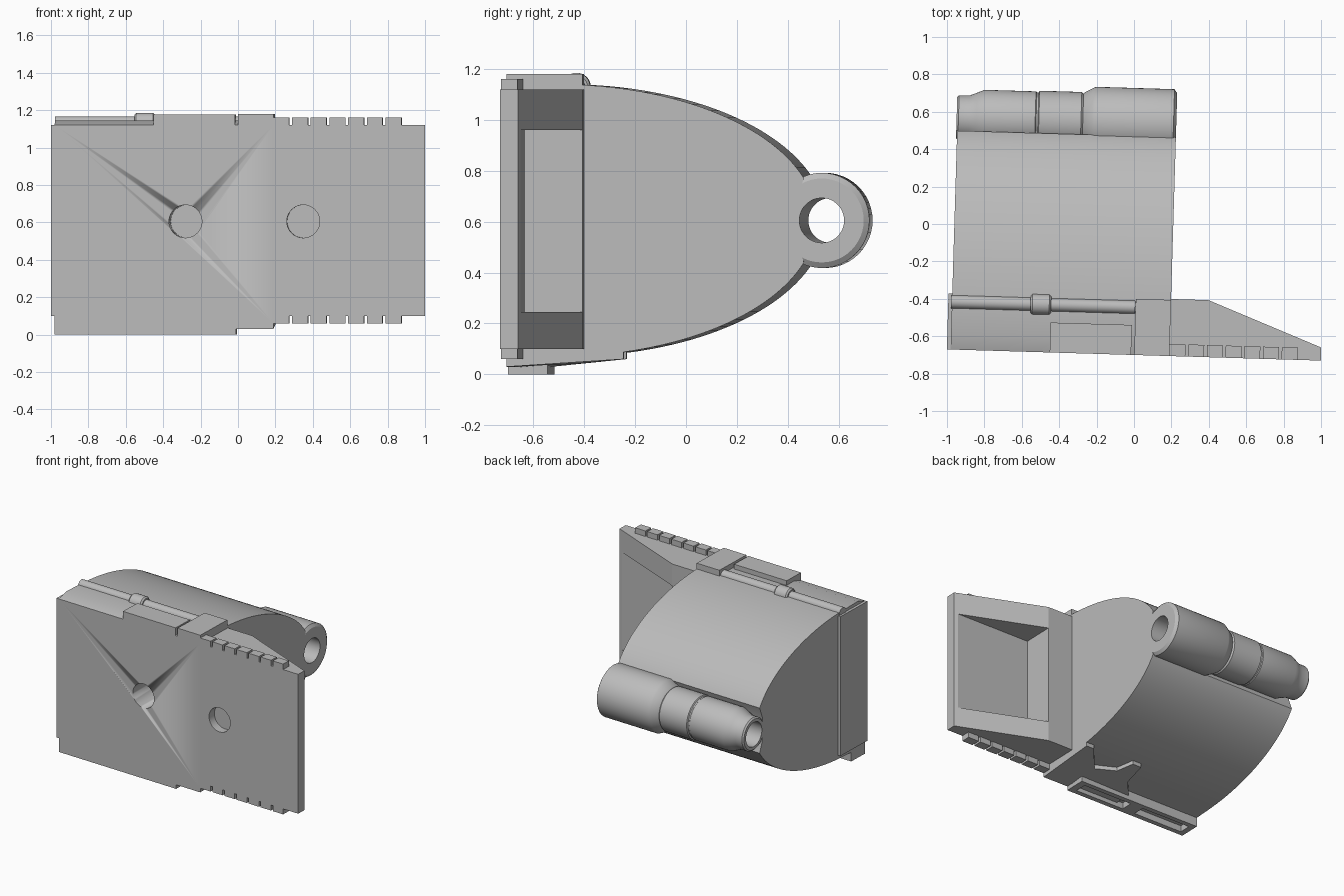
import bpy, bmesh, math
from mathutils import Matrix, Vector

if "Cube" in bpy.data.objects:
    bpy.data.objects.remove(bpy.data.objects["Cube"])

grey = bpy.data.materials.new("plain_grey")
grey.use_nodes = True
grey.diffuse_color = (0.5, 0.5, 0.5, 1)
grey.node_tree.nodes["Principled BSDF"].inputs["Base Color"].default_value = (0.5, 0.5, 0.5, 1)

TURN = Matrix.Rotation(-0.03, 4, 'Z')   # whole assembly sits slightly turned
FRONT = -0.70
MID = 0.605                             # height of the centre line


def finish(name, bm, smooth=False):
    bmesh.ops.recalc_face_normals(bm, faces=bm.faces)
    me = bpy.data.meshes.new(name)
    bm.to_mesh(me)
    bm.free()
    me.transform(TURN)
    me.materials.append(grey)
    ob = bpy.data.objects.new(name, me)
    bpy.context.scene.collection.objects.link(ob)
    if smooth:
        activate(ob)
        bpy.ops.object.shade_smooth_by_angle(angle=math.radians(30))
    return ob


def activate(ob):
    bpy.ops.object.select_all(action='DESELECT')
    ob.select_set(True)
    bpy.context.view_layer.objects.active = ob


def prism(name, points, offset, smooth=False):
    """Extrude a closed outline along an offset."""
    bm = bmesh.new()
    face = bm.faces.new([bm.verts.new(p) for p in points])
    ext = bmesh.ops.extrude_face_region(bm, geom=[face])
    verts = [g for g in ext["geom"] if isinstance(g, bmesh.types.BMVert)]
    bmesh.ops.translate(bm, verts=verts, vec=Vector(offset))
    return finish(name, bm, smooth)


def box(name, x0, x1, y0, y1, z0, z1):
    pts = [(x0, y0, z0), (x1, y0, z0), (x1, y1, z0), (x0, y1, z0)]
    return prism(name, pts, (0, 0, z1 - z0))


def lathe_x(name, profile, y, z, closed=False, sides=48):
    """Spin (x, radius) pairs about an axis parallel to x."""
    bm = bmesh.new()
    rings = []
    for x, r in profile:
        rings.append([bm.verts.new((x, y + r * math.cos(2 * math.pi * k / sides),
                                    z + r * math.sin(2 * math.pi * k / sides)))
                      for k in range(sides)])
    pairs = list(zip(rings, rings[1:]))
    if closed:
        pairs.append((rings[-1], rings[0]))
    else:
        bm.faces.new(rings[0])
        bm.faces.new(rings[-1])
    for a, b in pairs:
        for k in range(sides):
            j = (k + 1) % sides
            bm.faces.new((a[k], a[j], b[j], b[k]))
    return finish(name, bm, True)


def cut(target, cutter):
    activate(target)
    mod = target.modifiers.new("cut", 'BOOLEAN')
    mod.operation = 'DIFFERENCE'
    mod.solver = 'EXACT'
    mod.object = cutter
    bpy.ops.object.modifier_apply(modifier=mod.name)
    bpy.data.objects.remove(cutter)


def round_cutter(x, depth, r=0.088, sides=40):
    pts = [(x + r * math.cos(2 * math.pi * k / sides), FRONT - 0.05,
            MID + r * math.sin(2 * math.pi * k / sides)) for k in range(sides)]
    return prism("hole_cutter", pts, (0, depth + 0.05, 0), True)


# Main body: D-shaped section with an elliptical back
t0, t1, steps = 0.314, 1.482, 28
arc = []
for i in range(steps + 1):
    t = t1 + (t0 - t1) * i / steps
    arc.append((-0.5 + 1.02 * math.cos(t), 0.535 * math.sin(t)))
section = [(FRONT, 0.06), (FRONT, 1.12), (-0.62, 1.145)]
section += [(y, MID + h) for y, h in arc]
section += [(0.44, 0.69), (0.43, MID), (0.44, 0.52)]
section += [(y, MID - h) for y, h in reversed(arc)]
body = prism("main_body", [(-0.96, y, z) for y, z in section], (1.17, 0, 0), True)
cut(body, round_cutter(-0.26, 0.3))
box("side_strip", -0.98, -0.96, FRONT, -0.40, 0.10, 1.12)

# Tapered wing with a pocket behind its front plate
wing_plan = [(0.21, FRONT), (1.02, FRONT), (1.02, -0.63), (0.41, -0.395), (0.21, -0.395)]
wing = prism("side_wing", [(x, y, 0.10) for x, y in wing_plan], (0, 0, 1.02))
cut(wing, box("pocket_cutter", 0.41, 1.1, -0.62, -0.2, 0.245, 0.96))
cut(wing, round_cutter(0.37, 0.06))

# Teeth along the upper and lower wing edges
for i in range(7):
    x = 0.21 + 0.1 * i
    for label, z in (("upper", 1.12), ("lower", 0.06)):
        box(f"{label}_tooth_{i + 1}", x, x + 0.085, FRONT, -0.635, z, z + 0.04)

# Hinge barrel: stepped tube with an open bore
barrel = [(0.21, 0.088), (0.21, 0.165), (0.195, 0.187), (-0.225, 0.187),
          (-0.24, 0.18), (-0.285, 0.155), (-0.29, 0.148), (-0.30, 0.157),
          (-0.525, 0.157), (-0.53, 0.148), (-0.54, 0.148), (-0.545, 0.153),
          (-0.82, 0.153), (-0.86, 0.136), (-0.90, 0.12), (-0.955, 0.12),
          (-0.965, 0.11), (-0.965, 0.088)]
lathe_x("hinge_barrel", barrel, 0.54, MID, closed=True)

# Rod and sleeve on the top
lathe_x("top_rod", [(-0.965, 0.036), (0.02, 0.036)], -0.445, 1.13, sides=24)
lathe_x("rod_sleeve", [(-0.54, 0.045), (-0.53, 0.055), (-0.44, 0.055), (-0.43, 0.045)],
        -0.445, 1.13, sides=24)

# Raised plate and end block on the top
box("top_plate", -0.43, 0.005, FRONT, -0.54, 1.10, 1.177)
box("top_end_block", 0.022, 0.21, FRONT, -0.40, 1.10, 1.18)

# Lower rail with two long slots
rail = box("lower_rail", -0.96, 0.01, FRONT, -0.545, 0.0, 0.08)
for x0, x1 in ((-0.92, -0.53), (-0.43, -0.04)):
    cut(rail, box("slot_cutter", x0, x1, -0.665, -0.58, -0.05, 0.045))

# Notched underside plate, sloping down to the front
plan = [(0.21, FRONT), (0.21, -0.24), (0.15, -0.24), (0.0, -0.42), (-0.14, -0.36),
        (-0.18, -0.24), (-0.25, -0.24), (-0.28, -0.42), (-0.38, -0.54), (-0.38, FRONT)]
prism("underside_plate", [(x, y, 0.06 + 0.1 * max(y + 0.24, -0.3)) for x, y in plan],
      (0, 0, 0.05))
